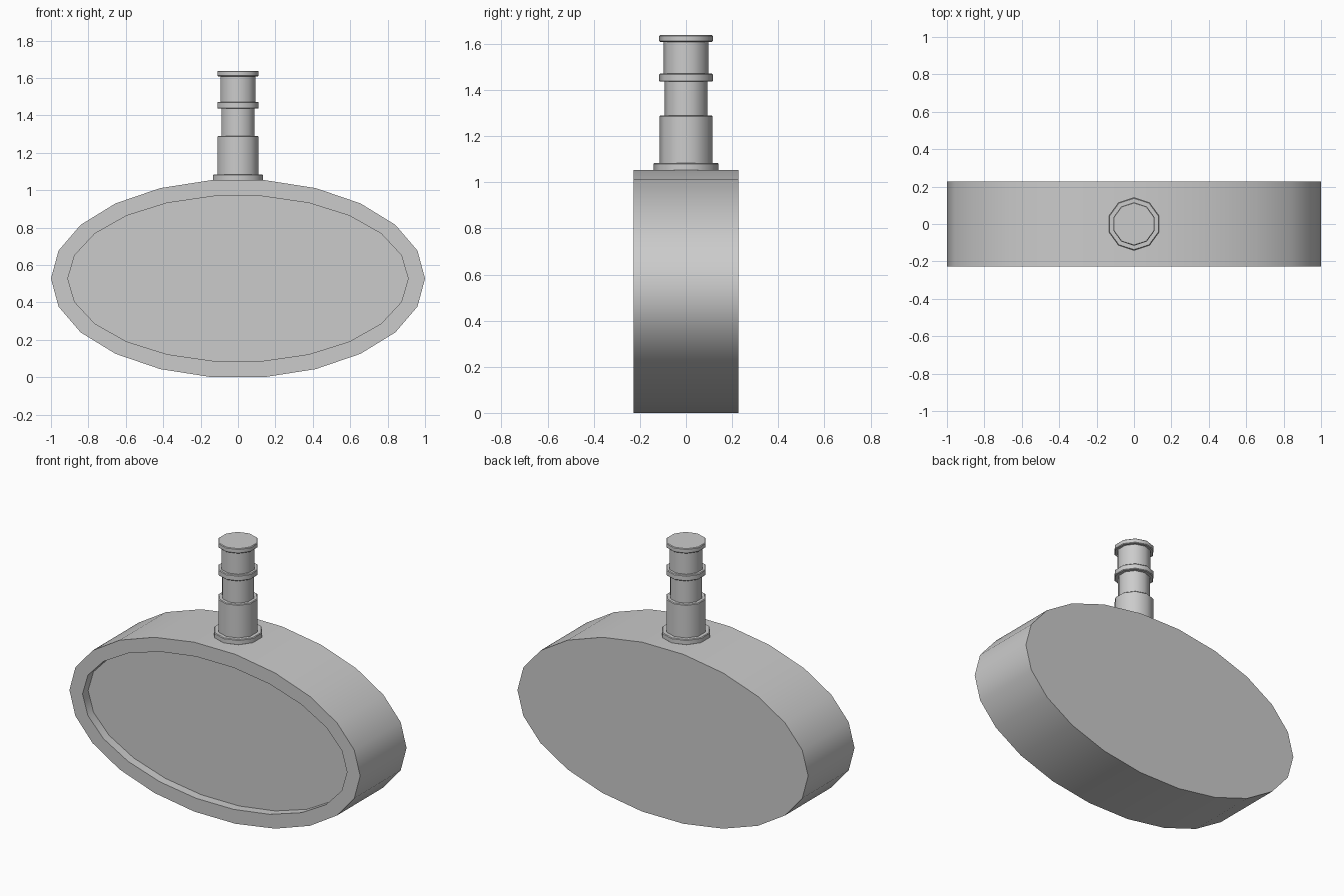
import bpy
import bmesh
from math import cos, sin, pi, radians

cube = bpy.data.objects.get("Cube")
if cube:
    bpy.data.objects.remove(cube, do_unlink=True)

GREY = (0.6, 0.6, 0.6, 1.0)
grey = bpy.data.materials.new("plain_grey")
grey.use_nodes = True
grey.diffuse_color = GREY
grey.node_tree.nodes["Principled BSDF"].inputs["Base Color"].default_value = GREY


def loft(name, rings):
    """Skin a stack of equal-sized rings and close both ends."""
    bm = bmesh.new()
    loops = [[bm.verts.new(p) for p in ring] for ring in rings]
    n = len(loops[0])
    for a, b in zip(loops, loops[1:]):
        for i in range(n):
            j = (i + 1) % n
            bm.faces.new((a[i], a[j], b[j], b[i]))
    bm.faces.new(loops[0][::-1])
    bm.faces.new(loops[-1])
    bmesh.ops.recalc_face_normals(bm, faces=bm.faces)
    mesh = bpy.data.meshes.new(name)
    bm.to_mesh(mesh)
    bm.free()
    mesh.materials.append(grey)
    obj = bpy.data.objects.new(name, mesh)
    bpy.context.collection.objects.link(obj)
    bpy.ops.object.select_all(action='DESELECT')
    obj.select_set(True)
    bpy.context.view_layer.objects.active = obj
    bpy.ops.object.shade_smooth_by_angle(angle=radians(40))
    return obj


def oval(rx, rz, y, sides=22, mid=0.527):
    turn = 2 * pi / sides
    return [(rx * cos(i * turn), y, mid + rz * sin(i * turn)) for i in range(sides)]


def disc(r, z, sides=10):
    turn = 2 * pi / sides
    return [(r * sin(i * turn), r * cos(i * turn), z) for i in range(sides)]


# Oval body with a shallow recess in the front
HALF = 0.228
loft("body", [oval(1, 0.532, HALF), oval(1, 0.532, -HALF),
              oval(0.91, 0.445, -HALF), oval(0.91, 0.445, 0.055 - HALF)])

# Stem: stacked tubes and collars with lightly chamfered rims
CHAMFER = 0.004
stem = [
    ("base_flange", 0.141, 1.05, 1.084),
    ("lower_tube", 0.115, 1.08, 1.29),
    ("middle_tube", 0.093, 1.28, 1.44),
    ("middle_collar", 0.116, 1.436, 1.472),
    ("upper_tube", 0.098, 1.465, 1.615),
    ("top_cap", 0.116, 1.608, 1.638),
]
for name, r, low, high in stem:
    loft(name, [disc(r - CHAMFER, low), disc(r, low + CHAMFER),
                disc(r, high - CHAMFER), disc(r - CHAMFER, high)])
